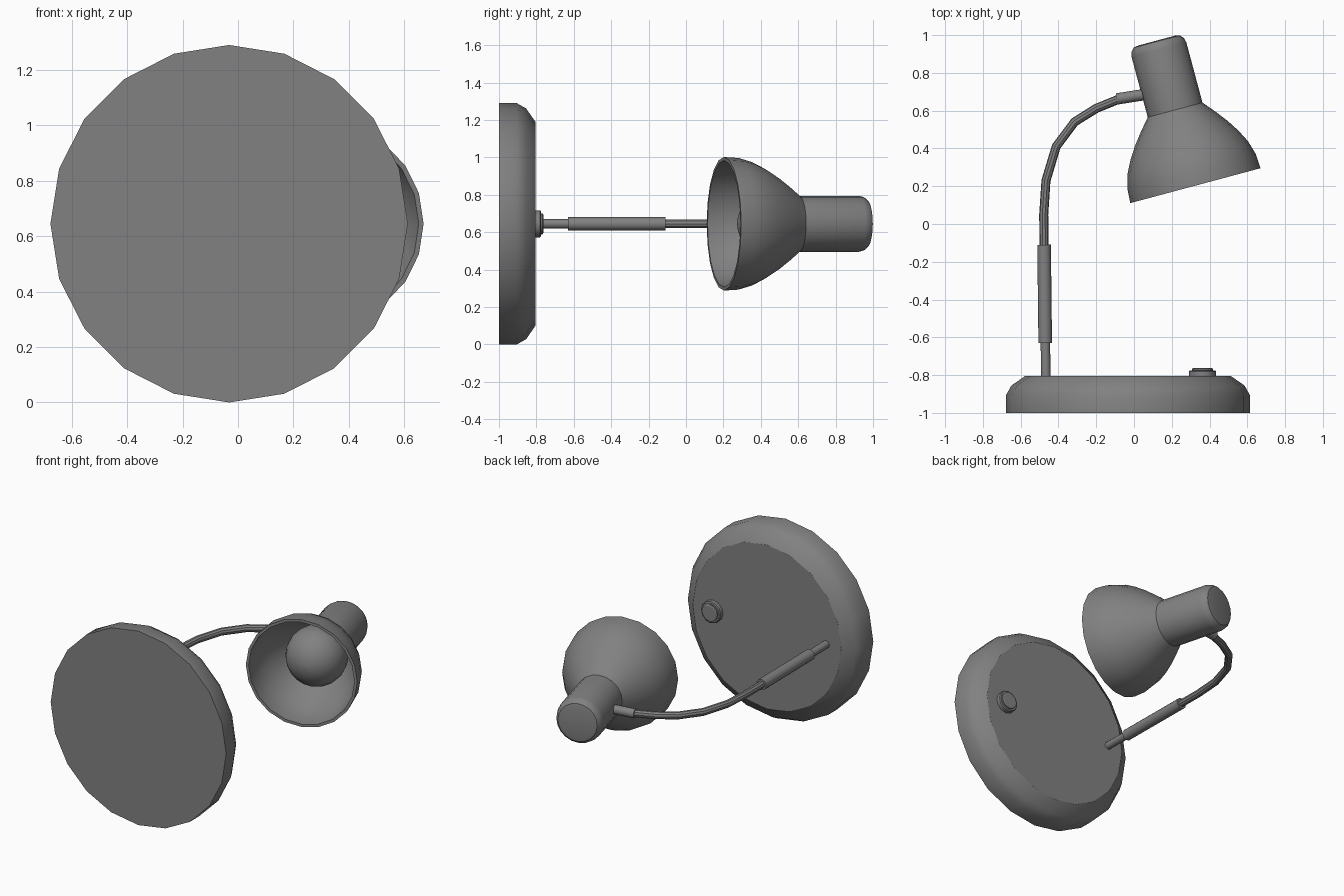
import bpy, bmesh, math
from mathutils import Vector

cube = bpy.data.objects.get("Cube")
if cube:
    bpy.data.objects.remove(cube, do_unlink=True)

MID = 0.645                                  # height of the lamp's centre plane
UP = Vector((0, 0, 1))

grey = bpy.data.materials.new("plain grey")
grey.use_nodes = True
COLOUR = (0.22, 0.22, 0.22, 1)
grey.diffuse_color = COLOUR
grey.node_tree.nodes["Principled BSDF"].inputs["Base Color"].default_value = COLOUR


def finish(obj, angle=33):
    obj.data.materials.append(grey)
    bpy.ops.object.select_all(action='DESELECT')
    obj.select_set(True)
    bpy.context.view_layer.objects.active = obj
    bpy.ops.object.shade_smooth_by_angle(angle=math.radians(angle))
    return obj


def lathe(name, profile, origin, axis, sides, shell=False):
    """Spin (radius, distance) pairs round an axis; cap the ends or join them."""
    origin, axis = Vector((*origin, MID)), Vector((*axis, 0)).normalized()
    side = axis.cross(UP)
    bm = bmesh.new()
    rings = []
    for r, t in profile:
        ring = []
        for i in range(sides):
            a = math.tau * i / sides
            ring.append(bm.verts.new(origin + axis * t + (UP * math.cos(a) + side * math.sin(a)) * r))
        rings.append(ring)
    pairs = list(zip(rings, rings[1:]))
    if shell:
        pairs.append((rings[-1], rings[0]))
    else:
        bm.faces.new(rings[0])
        bm.faces.new(rings[-1])
    for a, b in pairs:
        for i in range(sides):
            j = (i + 1) % sides
            bm.faces.new((a[i], a[j], b[j], b[i]))
    bmesh.ops.recalc_face_normals(bm, faces=bm.faces)
    mesh = bpy.data.meshes.new(name)
    bm.to_mesh(mesh)
    bm.free()
    obj = bpy.data.objects.new(name, mesh)
    bpy.context.collection.objects.link(obj)
    return finish(obj)


def rod(name, start, end, radius):
    span = Vector(end) - Vector(start)
    return lathe(name, [(radius, 0), (radius, span.length)], start, span, 12)


# Round weighted base with a rounded upper edge
lathe("base", [(0.645, 0), (0.645, 0.095), (0.617, 0.145), (0.545, 0.195)],
      (-0.032, -1), (0, 1), 20)

# Push button on the base
lathe("switch", [(0.072, -0.01), (0.072, 0.025), (0.066, 0.03), (0.056, 0.03), (0.056, 0.038), (0.05, 0.042)],
      (0.363, -0.805), (0, 1), 12)

# Stem, grip sleeve and collar
rod("stem", (-0.466, -0.82), (-0.47, -0.6), 0.025)
rod("sleeve", (-0.47, -0.63), (-0.476, -0.11), 0.036)
rod("collar", (-0.092, 0.662), (0.1, 0.692), 0.03)

# Curved gooseneck
path = [(-0.476, -0.14), (-0.478, 0.05), (-0.466, 0.23), (-0.412, 0.41),
        (-0.315, 0.54), (-0.2, 0.612), (-0.07, 0.665)]
curve = bpy.data.curves.new("gooseneck", 'CURVE')
curve.dimensions = '3D'
curve.bevel_depth = 0.024
curve.bevel_resolution = 3
curve.use_fill_caps = True
spline = curve.splines.new('POLY')
spline.points.add(len(path) - 1)
for point, (x, y) in zip(spline.points, path):
    point.co = (x, y, MID, 1)
neck = bpy.data.objects.new("gooseneck", curve)
bpy.context.collection.objects.link(neck)
bpy.ops.object.select_all(action='DESELECT')
neck.select_set(True)
bpy.context.view_layer.objects.active = neck
bpy.ops.object.convert(target='MESH')
finish(bpy.context.view_layer.objects.active)

# Tilted head: thin domed shade, lamp holder and bulb share one axis
HEAD = (0.325, 0.203)
tilt = math.radians(15)
AXIS = (-math.sin(tilt), math.cos(tilt))

outer = [(0.357, 0), (0.352, 0.08), (0.33, 0.155), (0.297, 0.22),
         (0.255, 0.285), (0.205, 0.35), (0.15, 0.415)]
inner = [(r - 0.018, max(t - 0.008, 0)) for r, t in reversed(outer)]
lathe("shade", outer + inner, HEAD, AXIS, 20, shell=True)

lathe("lamp_holder", [(0.15, 0.405), (0.15, 0.745), (0.143, 0.772), (0.126, 0.79), (0.1, 0.795)],
      HEAD, AXIS, 20)

bulb_profile = [(0.19 * math.sin(math.pi * k / 12), 0.27 - 0.19 * math.cos(math.pi * k / 12))
                for k in range(1, 12)]
bulb_profile = [(0.004, 0.081)] + bulb_profile + [(0.004, 0.459)]
lathe("bulb", bulb_profile, HEAD, AXIS, 20)
